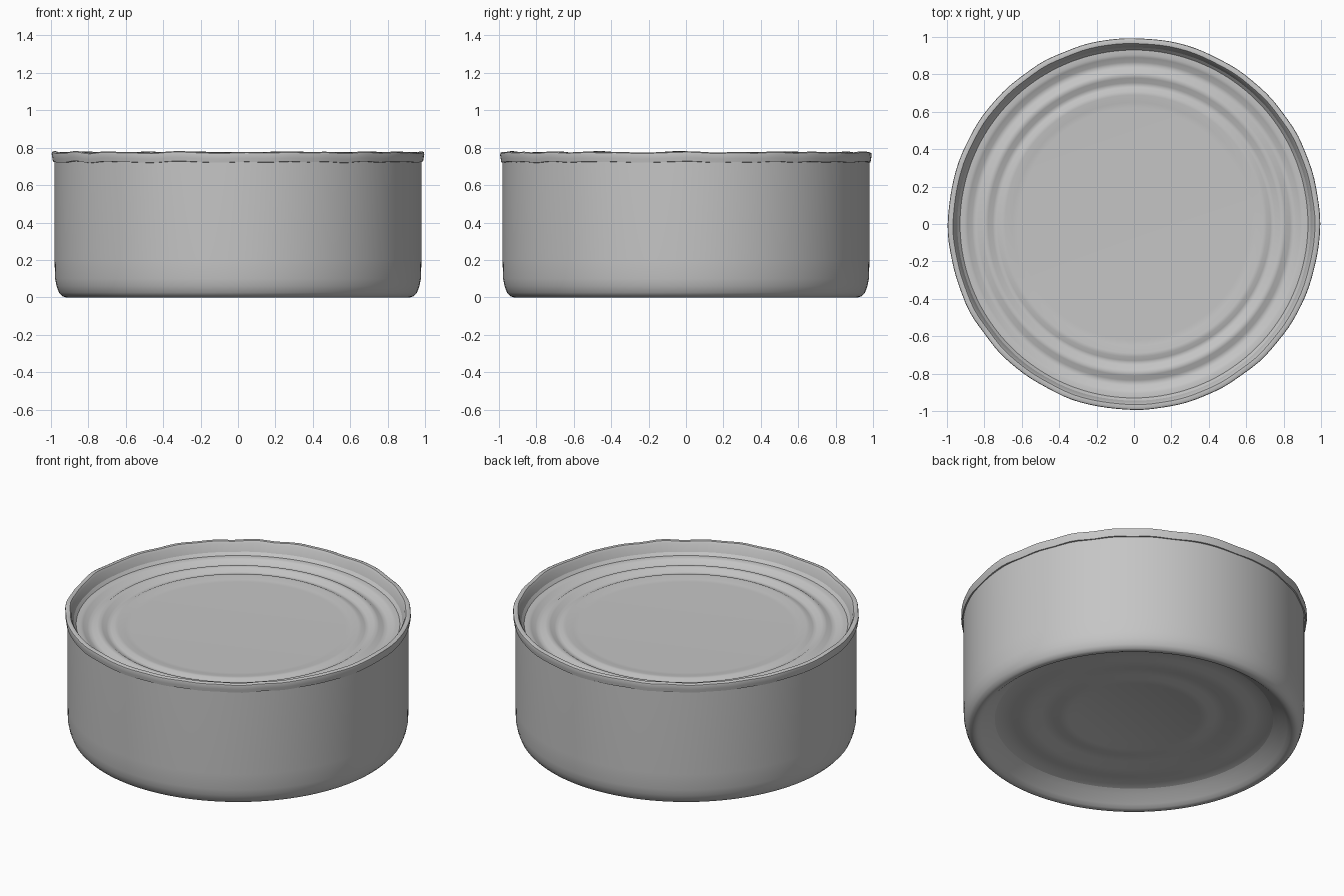
import bpy, bmesh, math, random

cube = bpy.data.objects.get("Cube")
if cube:
    bpy.data.objects.remove(cube)

SEGMENTS = 128
rng = random.Random(4)

metal = bpy.data.materials.new("plain grey metal")
metal.use_nodes = True
GREY = (0.56, 0.56, 0.56, 1)
metal.diffuse_color = GREY
metal.node_tree.nodes["Principled BSDF"].inputs["Base Color"].default_value = GREY


def lathe(name, profile, wobble=0.0, angle=40):
    """Spin (radius, height) points about z; a zero radius closes at the axis."""
    # Gentle uneven dents that repeat exactly once around the circle
    waves = [(rng.randint(5, 30), rng.uniform(0, math.tau)) for _ in range(6)]
    bm = bmesh.new()
    rings = []
    for r, z in profile:
        if r == 0:
            rings.append([bm.verts.new((0, 0, z))] * SEGMENTS)
            continue
        ring = []
        for i in range(SEGMENTS):
            a = math.tau * i / SEGMENTS
            d = wobble * sum(math.sin(n * a + p) for n, p in waves) / 3
            ring.append(bm.verts.new(((r + d * 0.5) * math.cos(a),
                                      (r + d * 0.5) * math.sin(a), z + d)))
        rings.append(ring)
    for low, high in zip(rings, rings[1:]):
        for i in range(SEGMENTS):
            j = (i + 1) % SEGMENTS
            corners = list(dict.fromkeys((low[i], low[j], high[j], high[i])))
            bm.faces.new(corners)
    mesh = bpy.data.meshes.new(name)
    bm.to_mesh(mesh)
    bm.free()
    mesh.materials.append(metal)
    obj = bpy.data.objects.new(name, mesh)
    bpy.context.collection.objects.link(obj)
    bpy.ops.object.select_all(action='DESELECT')
    obj.select_set(True)
    bpy.context.view_layer.objects.active = obj
    bpy.ops.object.shade_smooth_by_angle(angle=math.radians(angle))
    return obj


# Stepped underside, recessed inside the foot
lathe("base_panel", [
    (0, 0.112), (0.33, 0.112), (0.38, 0.098), (0.43, 0.098), (0.47, 0.104),
    (0.53, 0.104), (0.59, 0.086), (0.66, 0.086), (0.70, 0.092),
    (0.76, 0.092), (0.80, 0.080)])

# Foot, rounded lower corner and straight wall
lathe("can_wall", [
    (0.80, 0.080), (0.83, 0.062), (0.88, 0.022), (0.90, 0.006), (0.92, 0.0),
    (0.94, 0.006), (0.957, 0.025), (0.97, 0.06), (0.978, 0.10),
    (0.981, 0.20), (0.981, 0.73)])

# Rolled seam around the top, slightly dented
lathe("rolled_rim", [
    (0.978, 0.722), (0.988, 0.724), (0.991, 0.742), (0.994, 0.762),
    (0.992, 0.772), (0.982, 0.777), (0.966, 0.775), (0.957, 0.762),
    (0.945, 0.715), (0.935, 0.69)], wobble=0.004)

# Lid with concentric pressed beads
lathe("lid", [
    (0.945, 0.715), (0.93, 0.697), (0.905, 0.697), (0.89, 0.692),
    (0.865, 0.674), (0.85, 0.672), (0.835, 0.674), (0.81, 0.692),
    (0.795, 0.694), (0.78, 0.691), (0.755, 0.674), (0.74, 0.672),
    (0.73, 0.674), (0.71, 0.684), (0.69, 0.685), (0.65, 0.676),
    (0.62, 0.675), (0, 0.675)][::-1])

# Lid faces upward
lid = bpy.data.objects["lid"]
if lid.data.polygons[0].normal.z < 0:
    lid.data.flip_normals()
base = bpy.data.objects["base_panel"]
if base.data.polygons[0].normal.z > 0:
    base.data.flip_normals()
